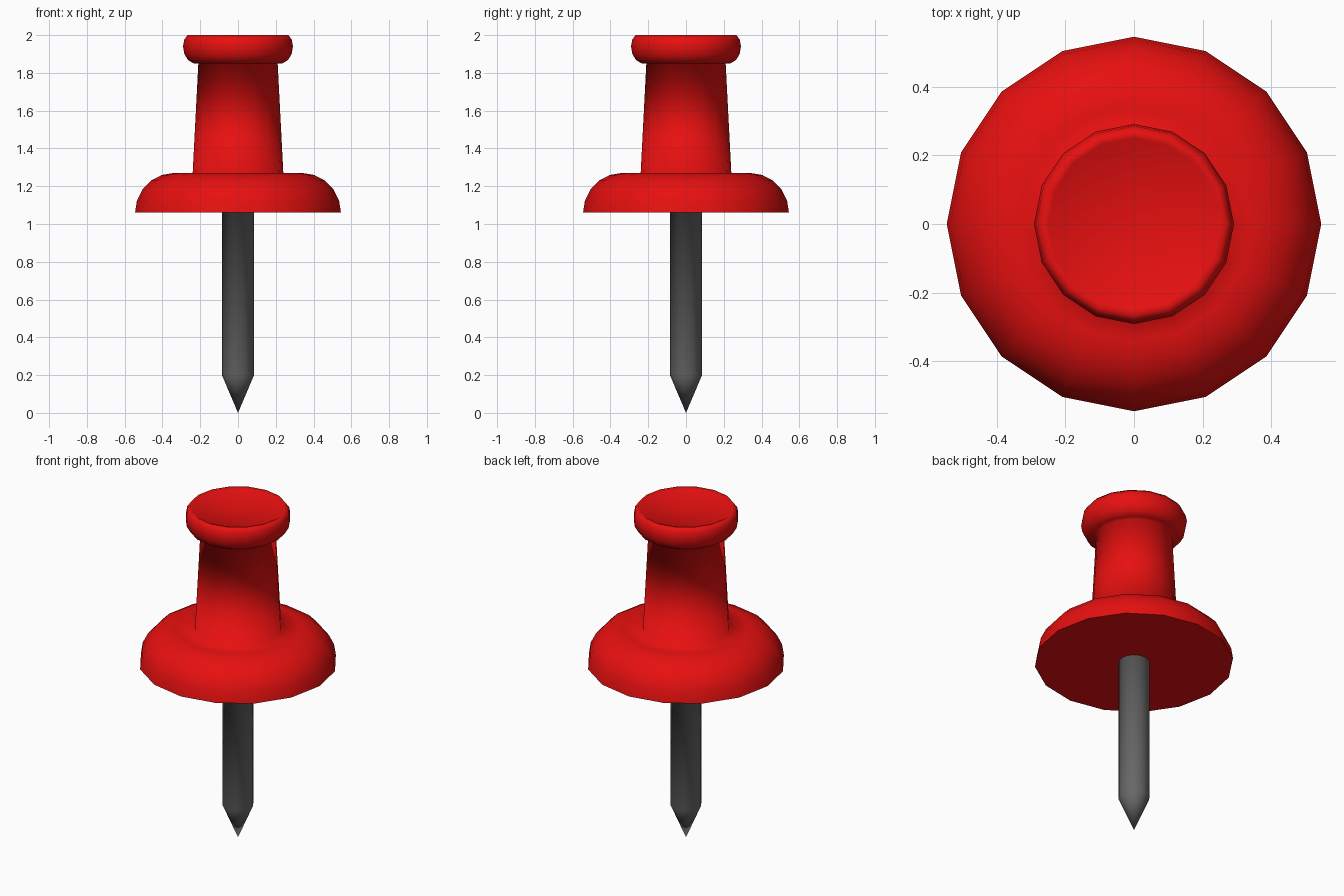
import bpy
import bmesh
import math

if "Cube" in bpy.data.objects:
    bpy.data.objects.remove(bpy.data.objects["Cube"])

SIDES = 16


def material(name, rgb):
    m = bpy.data.materials.new(name)
    m.diffuse_color = (*rgb, 1.0)
    m.use_nodes = True
    m.node_tree.nodes["Principled BSDF"].inputs["Base Color"].default_value = m.diffuse_color
    return m


def lathe(name, profile, mat, sharp_z=None):
    """Spin a bottom-to-top (radius, z) profile; radius 0 makes a pole."""
    bm = bmesh.new()
    rings = []
    for r, z in profile:
        n = 1 if r == 0 else SIDES
        rings.append([bm.verts.new((r * math.cos(math.tau * j / SIDES),
                                    r * math.sin(math.tau * j / SIDES), z))
                      for j in range(n)])
    for a, b in zip(rings, rings[1:]):
        for j in range(SIDES):
            k = (j + 1) % SIDES
            if len(a) == 1:
                f = (a[0], b[k], b[j])
            elif len(b) == 1:
                f = (a[j], a[k], b[0])
            else:
                f = (a[j], a[k], b[k], b[j])
            bm.faces.new(f).smooth = True
    # keep the flat underside crisp
    if sharp_z is not None:
        for e in bm.edges:
            if all(abs(v.co.z - sharp_z) < 1e-5 and v.co.xy.length > 0.1 for v in e.verts):
                e.smooth = False
    mesh = bpy.data.meshes.new(name)
    bm.to_mesh(mesh)
    bm.free()
    mesh.materials.append(mat)
    obj = bpy.data.objects.new(name, mesh)
    bpy.context.collection.objects.link(obj)
    return obj


red = material("red plastic", (0.8, 0.005, 0.005))
steel = material("grey steel", (0.14, 0.14, 0.14))

# plastic handle: domed flange, tapered neck, rounded head with dished top
flange = [(0, 1.06), (0.545, 1.06)]
flange += [(0.34 + 0.205 * math.cos(t), 1.06 + 0.21 * math.sin(t))
           for t in (math.radians(a) for a in (18, 36, 54, 72, 90))]
neck = [(0.24, 1.27), (0.21, 1.85)]
head = [(0.235, 1.85), (0.265, 1.868), (0.284, 1.9), (0.291, 1.94),
        (0.285, 1.975), (0.267, 2.0), (0.25, 1.99), (0, 1.965)]
lathe("handle", flange + neck + head, red, sharp_z=1.06)

# pin with a pointed tip, its flared root hidden inside the flange
lathe("pin", [(0, 0), (0.085, 0.2), (0.085, 1.062), (0.2, 1.066)], steel)
